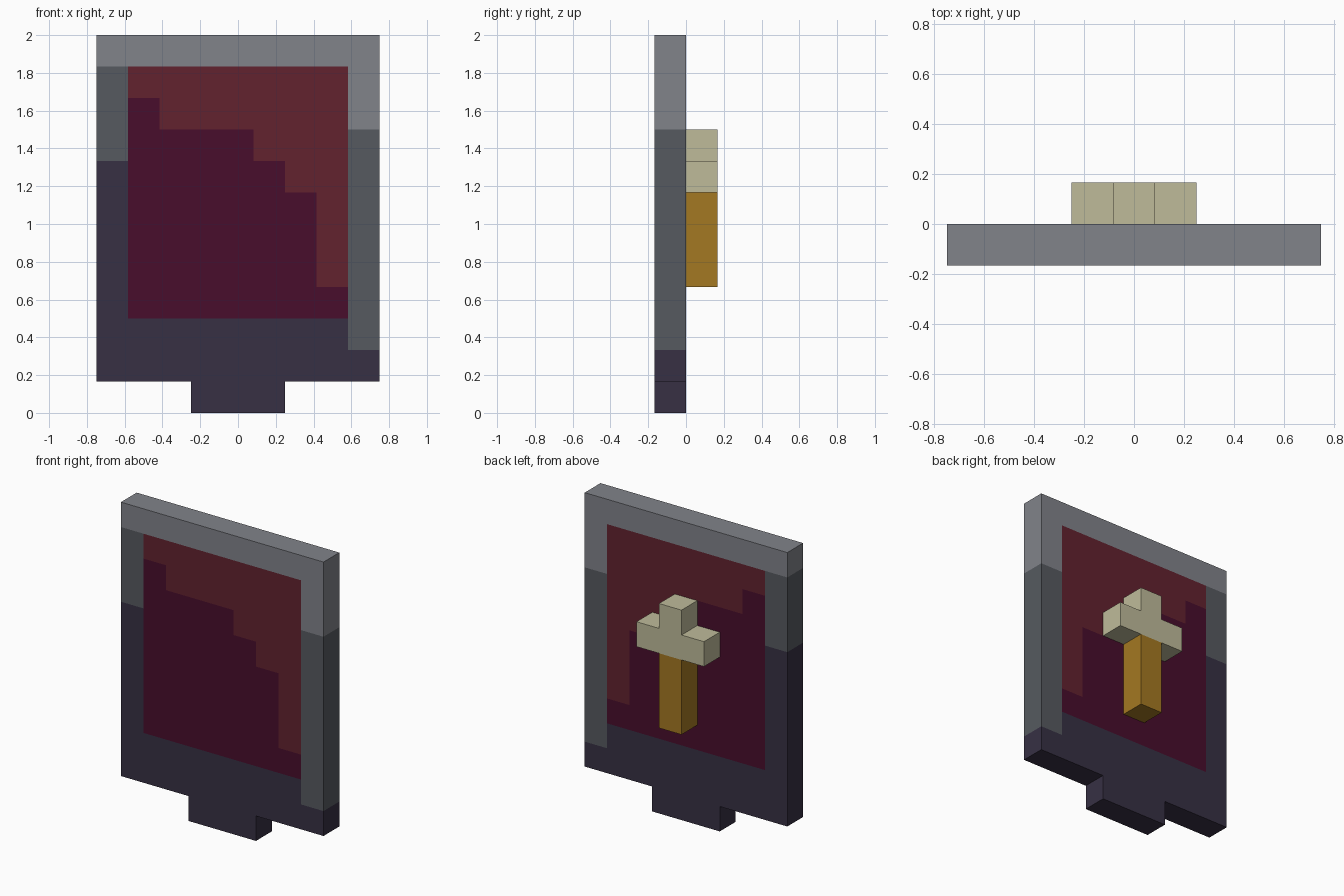
import bpy, bmesh
from mathutils import Vector

if "Cube" in bpy.data.objects:
    bpy.data.objects.remove(bpy.data.objects["Cube"])

U = 1 / 6  # everything sits on a grid of sixths: 9 wide, 12 high


def srgb(r, g, b):
    lin = [(c / 255 / 12.92) if c <= 10 else ((c / 255 + 0.055) / 1.055) ** 2.4 for c in (r, g, b)]
    return (*lin, 1)


def material(name, rgb):
    m = bpy.data.materials.new(name)
    m.diffuse_color = srgb(*rgb)
    m.use_nodes = True
    m.node_tree.nodes["Principled BSDF"].inputs["Base Color"].default_value = m.diffuse_color
    return m


light = material("light steel", (129, 131, 138))
mid = material("mid steel", (86, 90, 96))
dark = material("dark steel", (55, 48, 68))
red = material("red paint", (98, 34, 47))
maroon = material("maroon paint", (72, 13, 44))
gold = material("gold wood", (164, 120, 34))
cream = material("cream", (191, 187, 154))

# Height (in cells) reached by the maroon shade in each inner column
MAROON_TOP = [10, 9, 9, 9, 8, 7, 4]


def shade(col, row):
    """Material index of the shield cell at this column and row."""
    if 1 <= col <= 7 and 3 <= row <= 10:            # painted field
        return 4 if row < MAROON_TOP[col - 1] else 3
    if row == 11 or (col == 8 and row >= 9):        # bright rim
        return 0
    if (col == 0 and row >= 8) or (col == 8 and row >= 2):
        return 1
    return 2                                        # shadowed rim and foot


def extruded_cells(name, cells, y0, y1, mats, index=lambda c, r: 0):
    """Plate made of unit cells, extruded in y, coloured cell by cell."""
    bm = bmesh.new()
    verts = {}

    def v(c, r):
        if (c, r) not in verts:
            verts[c, r] = bm.verts.new(((c - 4.5) * U, y0, r * U))
        return verts[c, r]

    for c, r in cells:
        bm.faces.new([v(c, r), v(c + 1, r), v(c + 1, r + 1), v(c, r + 1)])
    ext = bmesh.ops.extrude_face_region(bm, geom=bm.faces[:], use_keep_orig=True)
    top = [g for g in ext["geom"] if isinstance(g, bmesh.types.BMVert)]
    bmesh.ops.translate(bm, vec=Vector((0, y1 - y0, 0)), verts=top)
    bmesh.ops.recalc_face_normals(bm, faces=bm.faces[:])
    # each face takes the colour of the cell just behind it
    for f in bm.faces:
        p = f.calc_center_median() - f.normal * 0.02
        f.material_index = index(int(p.x / U + 4.5), int(p.z / U))
    bmesh.ops.dissolve_limit(bm, angle_limit=0.01, verts=bm.verts[:],
                             edges=bm.edges[:], delimit={'MATERIAL'})
    me = bpy.data.meshes.new(name)
    bm.to_mesh(me)
    bm.free()
    for m in mats:
        me.materials.append(m)
    ob = bpy.data.objects.new(name, me)
    bpy.context.collection.objects.link(ob)
    return ob


# Shield plate with a narrow foot in the bottom row
plate = [(c, r) for r in range(12) for c in range(9) if r > 0 or 3 <= c <= 5]
extruded_cells("shield_plate", plate, -U, 0, [light, mid, dark, red, maroon], shade)

# Handle on the back: grip and cross-shaped top
extruded_cells("handle_grip", [(4, r) for r in range(4, 7)], 0, U, [gold])
extruded_cells("handle_cross", [(3, 7), (4, 7), (5, 7), (4, 8)], 0, U, [cream])
